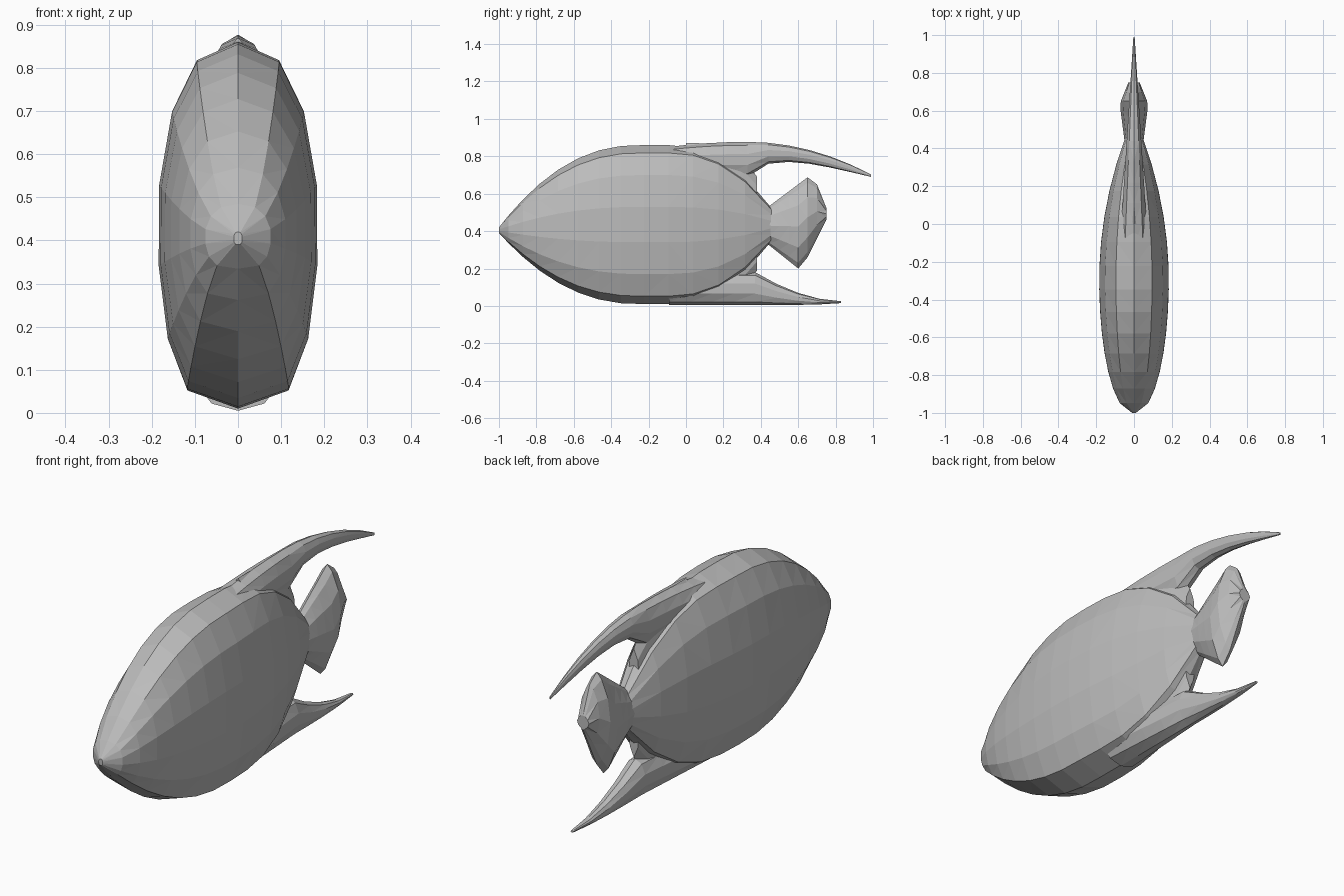
import bpy
import bmesh
import math

cube = bpy.data.objects.get("Cube")
if cube:
    bpy.data.objects.remove(cube, do_unlink=True)

gray = bpy.data.materials.new("stone_gray")
gray.use_nodes = True
gray.diffuse_color = (0.5, 0.5, 0.5, 1)
shader = gray.node_tree.nodes["Principled BSDF"]
shader.inputs["Base Color"].default_value = gray.diffuse_color


def cross_section(segments, lower, upper):
    """Closed ring of (side, height) shares; a small exponent gives a fuller half."""
    half = []
    for i in range(segments + 1):
        angle = math.pi * i / segments
        power = lower if angle < math.pi / 2 else upper
        half.append((abs(math.sin(angle)) ** power, (1 - math.cos(angle)) / 2))
    mirrored = [(-side, height) for side, height in reversed(half[1:-1])]
    return half + mirrored


def loft(name, ring, start, end, steps, rule, ease=1):
    """Skin rings along y; the rule gives bottom, top and half width at each y."""
    bm = bmesh.new()
    rows = []
    for step in range(steps + 1):
        y = start + (end - start) * (step / steps) ** ease
        bottom, top, width = rule(y)
        rows.append([bm.verts.new((side * width, y, bottom + height * (top - bottom)))
                     for side, height in ring])
    count = len(ring)
    for front, back in zip(rows, rows[1:]):
        for i in range(count):
            j = (i + 1) % count
            bm.faces.new((front[i], front[j], back[j], back[i]))
    bm.faces.new(rows[0])
    bm.faces.new(rows[-1])
    bmesh.ops.triangulate(bm, faces=bm.faces, quad_method='SHORT_EDGE')
    bmesh.ops.recalc_face_normals(bm, faces=bm.faces)
    mesh = bpy.data.meshes.new(name)
    bm.to_mesh(mesh)
    bm.free()
    mesh.materials.append(gray)
    bpy.context.collection.objects.link(bpy.data.objects.new(name, mesh))


# Bulging body: rounded snout, deep middle, narrow tail root
def body_rule(y):
    rise = 1 - max(0, -0.25 - y) ** 2.2 / 0.75 ** 2.2
    fall = 1 - 0.8 * (max(0, y + 0.1) / 0.56) ** 2.3
    middle = 0.405 + 0.03 * rise
    half_height = (0.015 + 0.41 * rise) * fall
    if y < -0.3:
        width = 0.01 + 0.177 * math.sqrt(max(0, 1 - ((y + 0.3) / 0.7) ** 2))
    else:
        width = 0.187 * (1 - 0.75 * ((y + 0.3) / 0.76) ** 2)
    return middle - half_height, middle + half_height, width


# Thin web closing the body between the fins
def web_rule(y):
    notch = 0.18 * (y / 0.38) ** 4
    return 0.01 + notch, 0.87 - notch, 0.12 - 0.23 * y


# Upper fin: ridge on the back that sweeps to a drooping point
def upper_fin_rule(y):
    offset = y - 0.33
    droop = 0.4 if offset > 0 else 0.15
    along = max(0, offset) / 0.66
    bottom = 0.69 + 0.08 * math.sin(math.pi * along ** 0.6)
    return bottom, 0.877 - droop * offset ** 2, 0.07 - 0.067 * y


# Lower fin: flat keel running back to a point
def lower_fin_rule(y):
    along = min(1, max(0, y - 0.37) / 0.46)
    top = 0.025 + 0.155 * (1 - along) ** 1.8
    return 0.005 + 0.01 * along ** 4, top, 0.09 - 0.1 * y


# Tail: straight edges meeting at the two tips, thickest near the middle
def tail_rule(y):
    d = y - 0.4
    bottom = max(0.36 - 0.8 * d, 2 * d - 0.24)
    top = min(0.5 + 0.75 * d, 1.4 - 2.5 * d)
    return bottom, top, min(0.045 + 0.13 * d, 0.17 - 0.4 * d)


fin_ring = cross_section(5, 0.9, 0.9)
loft("body", cross_section(7, 0.55, 0.8), -1, 0.46, 13, body_rule, ease=1.3)
loft("rear_web", fin_ring, 0, 0.38, 5, web_rule)
loft("upper_fin", fin_ring, -0.33, 0.99, 12, upper_fin_rule)
loft("lower_fin", fin_ring, -0.09, 0.83, 8, lower_fin_rule)
loft("tail_fin", cross_section(6, 1.5, 1.5), 0.4, 0.75, 7, tail_rule)
